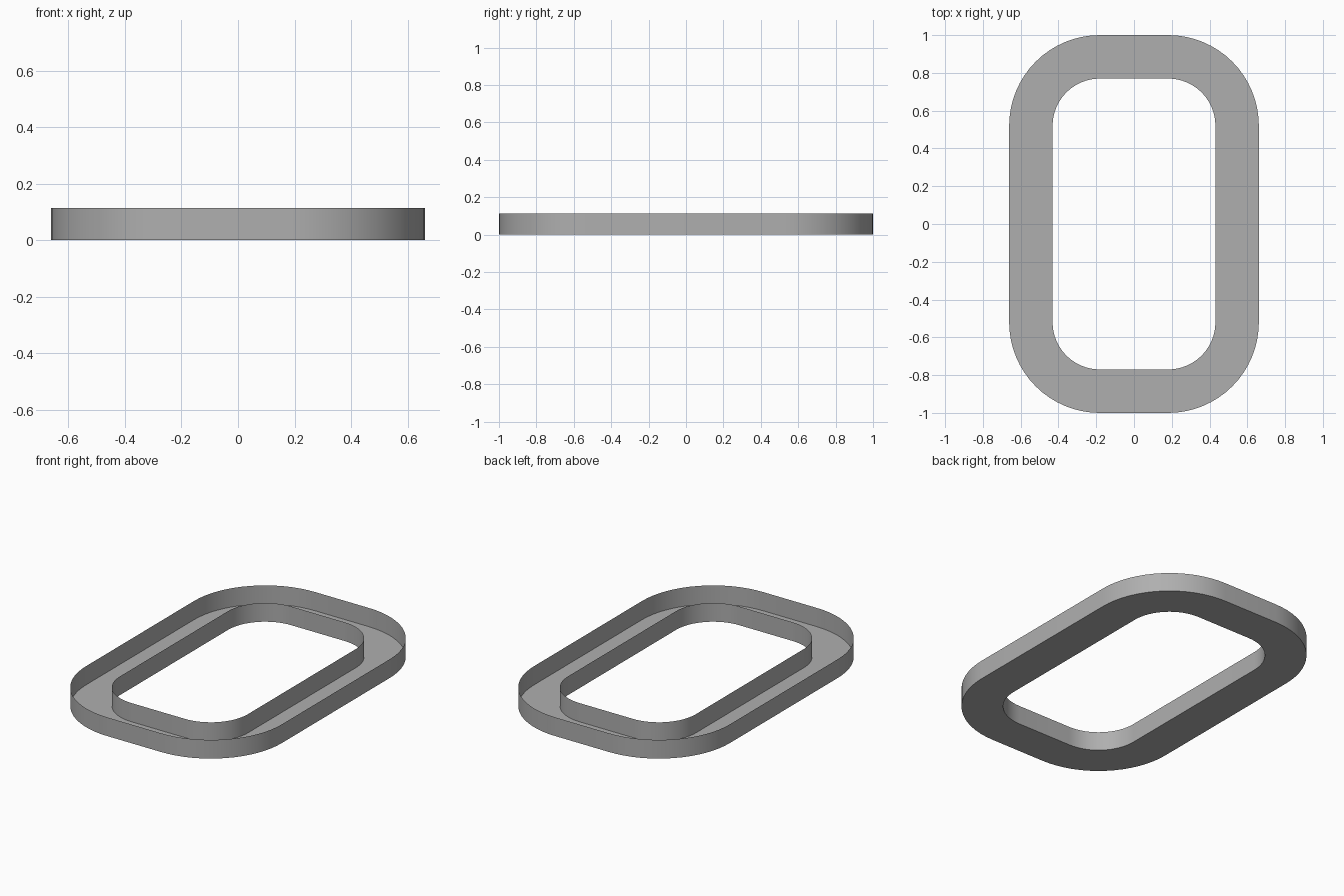
import bpy, bmesh
from math import cos, sin, pi, radians

if "Cube" in bpy.data.objects:
    bpy.data.objects.remove(bpy.data.objects["Cube"])

HEIGHT = 0.114
CORNER_X, CORNER_Y = 0.181, 0.52   # shared centres of the corner arcs
OUTER_R, INNER_R = 0.48, 0.25
STEPS = 16                         # segments per corner


def rounded_loop(bm, radius, z):
    """Rounded rectangle of vertices, counter-clockwise."""
    verts = []
    for q, (sx, sy) in enumerate(((1, 1), (-1, 1), (-1, -1), (1, -1))):
        for i in range(STEPS + 1):
            a = (q + i / STEPS) * pi / 2
            verts.append(bm.verts.new((sx * CORNER_X + radius * cos(a),
                                       sy * CORNER_Y + radius * sin(a), z)))
    return verts


def bridge(bm, a, b):
    n = len(a)
    for i in range(n):
        j = (i + 1) % n
        bm.faces.new((a[i], a[j], b[j], b[i]))


# Open-topped ring tray: outer wall, flat floor, inner wall
bm = bmesh.new()
outer_top = rounded_loop(bm, OUTER_R, HEIGHT)
outer_low = rounded_loop(bm, OUTER_R, 0)
inner_low = rounded_loop(bm, INNER_R, 0)
inner_top = rounded_loop(bm, INNER_R, HEIGHT)
bridge(bm, outer_low, outer_top)
bridge(bm, inner_low, outer_low)
bridge(bm, inner_top, inner_low)

mesh = bpy.data.meshes.new("ring_tray")
bm.to_mesh(mesh)
bm.free()
tray = bpy.data.objects.new("ring_tray", mesh)
bpy.context.collection.objects.link(tray)

# Mid-grey material
grey = bpy.data.materials.new("mid_grey")
grey.diffuse_color = (0.43, 0.43, 0.43, 1)
grey.use_nodes = True
grey.node_tree.nodes["Principled BSDF"].inputs["Base Color"].default_value = grey.diffuse_color
mesh.materials.append(grey)

# Smooth walls, crisp bottom edges
bpy.context.view_layer.objects.active = tray
tray.select_set(True)
bpy.ops.object.shade_smooth_by_angle(angle=radians(30))
